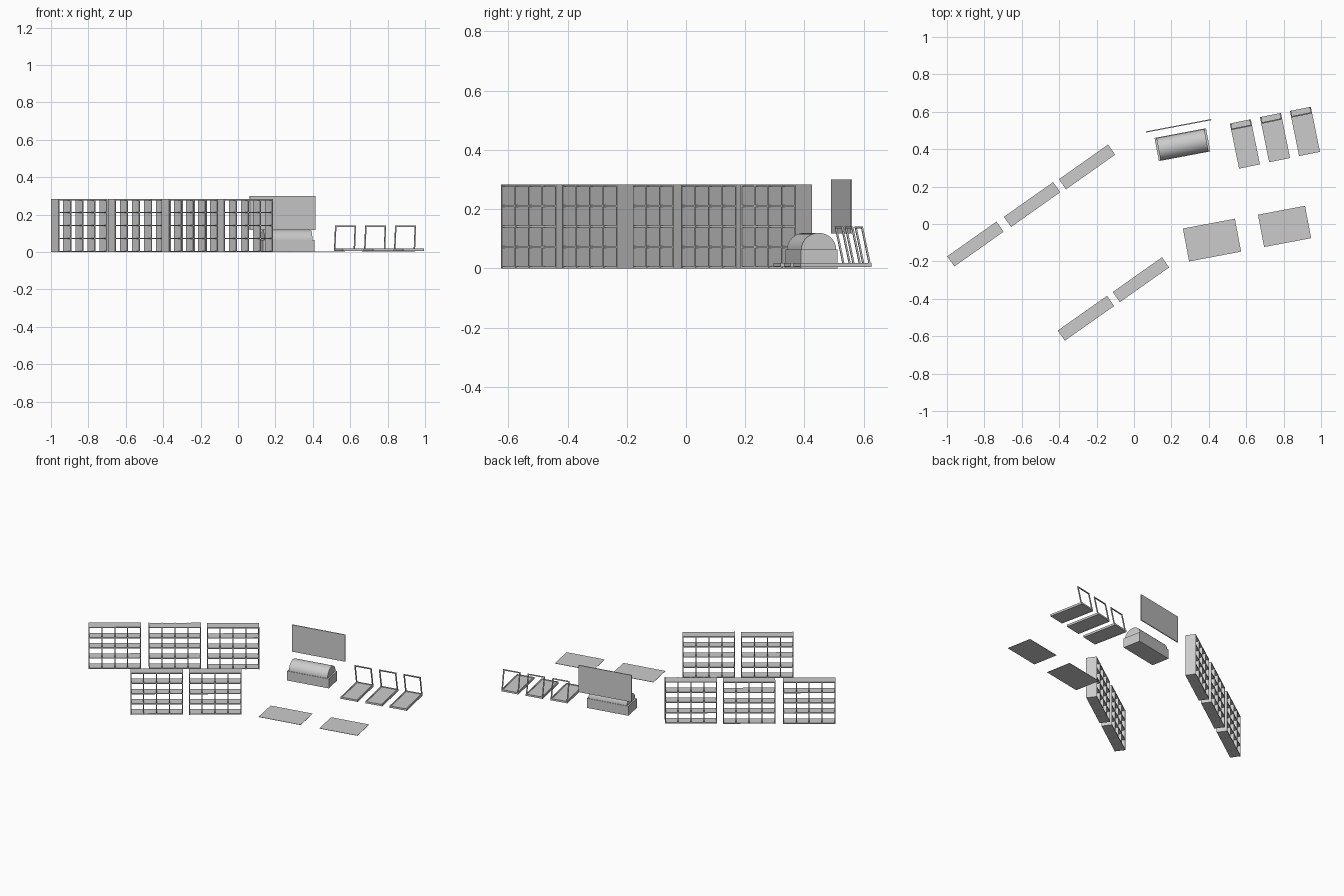
import bpy, bmesh, math
from mathutils import Matrix, Vector

if "Cube" in bpy.data.objects:
    bpy.data.objects.remove(bpy.data.objects["Cube"])


def add_box(bm, size, center, matrix=None):
    m = Matrix.Translation(center) @ Matrix.Diagonal((*size, 1))
    bmesh.ops.create_cube(bm, size=1, matrix=(matrix @ m) if matrix else m)


def finish(bm, name, location, angle):
    bmesh.ops.recalc_face_normals(bm, faces=bm.faces)
    mesh = bpy.data.meshes.new(name)
    bm.to_mesh(mesh)
    bm.free()
    obj = bpy.data.objects.new(name, mesh)
    bpy.context.collection.objects.link(obj)
    obj.location = (*location, 0)
    obj.rotation_euler.z = math.radians(angle)
    return obj


# Open shelving racks, four columns by four rows, no back
W, D, H, T = 0.322, 0.067, 0.283, 0.006


def shelf_rack(name, location):
    bm = bmesh.new()
    for i in range(5):
        f = i / 4 - 0.5
        add_box(bm, (T, D, H), (f * (W - T), 0, H / 2))
        add_box(bm, (W - 0.001, D - 0.001, T), (0, 0, H / 2 + f * (H - T - 0.001)))
    finish(bm, name, location, 35.2)


for i, p in enumerate([(-0.848, -0.107), (-0.545, 0.104), (-0.251, 0.305),
                       (-0.257, -0.504), (0.037, -0.298)]):
    shelf_rack(f"shelf_rack_{i + 1}", p)

TILT = 10.7


# Flat platforms with leaning push handles
def trolley(name, location):
    bm = bmesh.new()
    w, l = 0.114, 0.246
    add_box(bm, (w - 0.012, l, 0.009), (0, 0, 0.0105))
    for s in (-1, 1):
        add_box(bm, (0.007, l, 0.014), (s * (w / 2 - 0.0035), 0, 0.012))
        add_box(bm, (w, 0.008, 0.012), (0, s * (l / 2 - 0.004), 0.012))
    height = 0.127
    lean = Matrix.Translation((0, l / 2 - 0.006, 0.014)) @ Matrix.Rotation(math.radians(12), 4, 'X')
    for s in (-1, 1):
        add_box(bm, (0.007, 0.006, height), (s * (w / 2 - 0.0035), 0, height / 2), lean)
    add_box(bm, (w, 0.006, 0.007), (0, 0, height), lean)
    finish(bm, name, location, 11.5)


for i, p in enumerate([(0.593, 0.428), (0.754, 0.462), (0.914, 0.495)]):
    trolley(f"trolley_{i + 1}", p)

# Floor mats
for i, (p, w, d) in enumerate([((0.417, -0.086), 0.283, 0.179), ((0.805, -0.013), 0.256, 0.176)]):
    bm = bmesh.new()
    add_box(bm, (w, d, 0.002), (0, 0, 0.001))
    finish(bm, f"floor_mat_{i + 1}", p, TILT)

# Counter base
bm = bmesh.new()
add_box(bm, (0.28, 0.126, 0.064), (0, 0, 0.032))
finish(bm, "counter_base", (0.259, 0.424), TILT)

# Curved hood on the counter: half-round profile swept along its length
bm = bmesh.new()
n, length = 24, 0.26
profile = [Vector((-length / 2, 0.06 * math.cos(math.pi * k / n),
                   0.063 + 0.057 * math.sin(math.pi * k / n))) for k in range(n + 1)]
face = bm.faces.new([bm.verts.new(v) for v in profile])
ext = bmesh.ops.extrude_face_region(bm, geom=[face], use_keep_orig=True)
bmesh.ops.translate(bm, vec=(length, 0, 0),
                    verts=[e for e in ext["geom"] if isinstance(e, bmesh.types.BMVert)])
hood = finish(bm, "counter_hood", (0.259, 0.424), TILT)
bpy.context.view_layer.objects.active = hood
hood.select_set(True)
bpy.ops.object.shade_smooth_by_angle(angle=math.radians(30))

# Wall panel behind the counter
bm = bmesh.new()
add_box(bm, (0.356, 0.006, 0.182), (0, 0, 0.209))
finish(bm, "back_panel", (0.238, 0.525), TILT)
